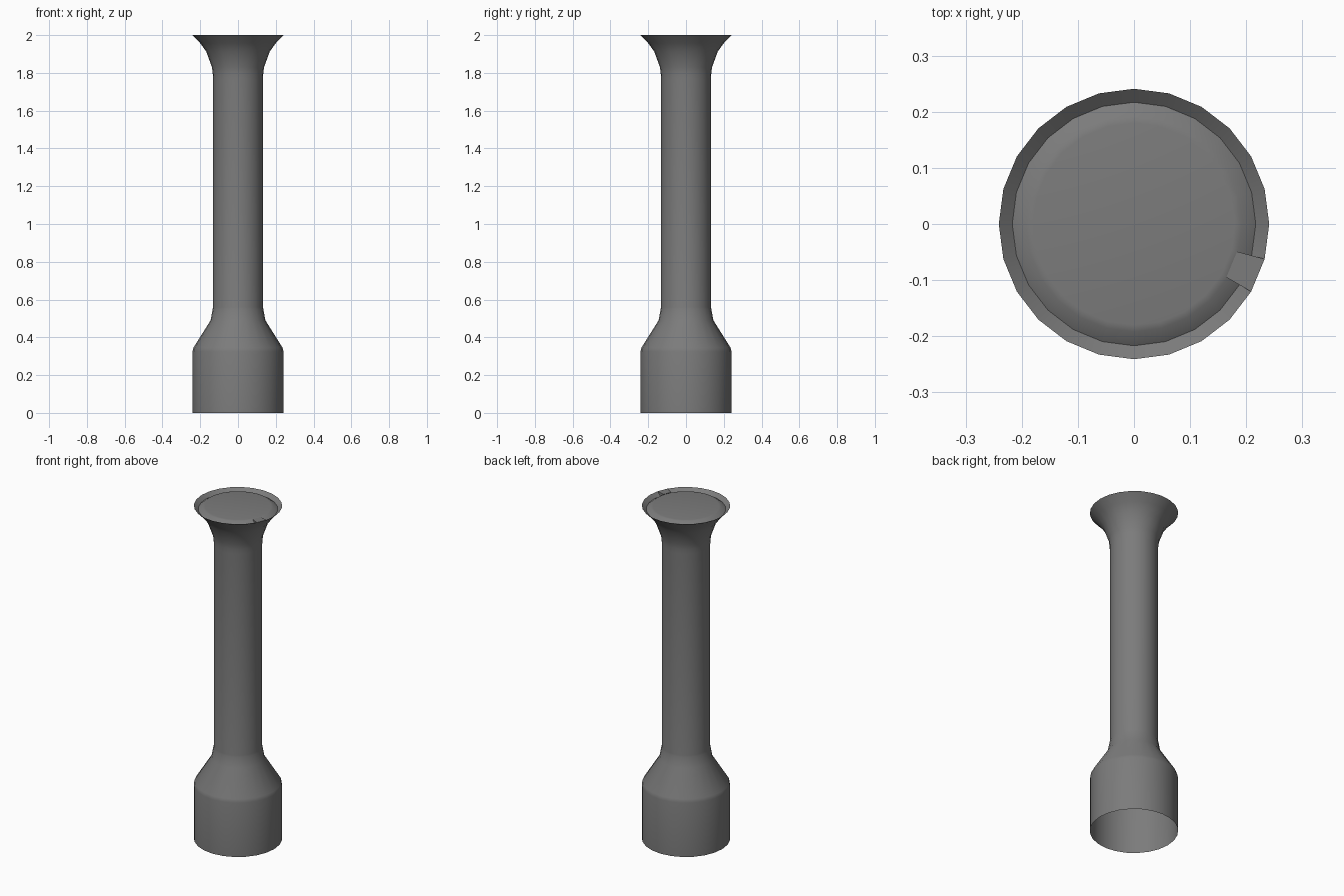
import bpy, bmesh
from math import cos, sin, tau, radians

cube = bpy.data.objects.get("Cube")
if cube:
    bpy.data.objects.remove(cube, do_unlink=True)

SIDES = 24

stone = bpy.data.materials.new("dark_grey")
stone.use_nodes = True
stone.diffuse_color = (0.2, 0.2, 0.2, 1)
stone.node_tree.nodes["Principled BSDF"].inputs["Base Color"].default_value = (0.2, 0.2, 0.2, 1)


def lathe(name, profile, first=0, count=SIDES, cap_top=False, cap_ends=False, angle=28):
    """Sweep a (radius, height) profile around z over some of the sides."""
    bm = bmesh.new()
    closed = count == SIDES
    cols = []
    for i in range(count if closed else count + 1):
        a = tau * (first + i) / SIDES
        cols.append([bm.verts.new((r * cos(a), r * sin(a), z)) for r, z in profile])
    for i in range(count):
        a, b = cols[i], cols[(i + 1) % len(cols)]
        for j in range(len(profile) - 1):
            bm.faces.new((a[j], b[j], b[j + 1], a[j + 1]))
    if cap_top:
        bm.faces.new([c[-1] for c in cols])
    if cap_ends:
        bm.faces.new(cols[0])
        bm.faces.new(cols[-1][::-1])
    mesh = bpy.data.meshes.new(name)
    bm.to_mesh(mesh)
    bm.free()
    mesh.materials.append(stone)
    obj = bpy.data.objects.new(name, mesh)
    bpy.context.collection.objects.link(obj)
    bpy.ops.object.select_all(action='DESELECT')
    obj.select_set(True)
    bpy.context.view_layer.objects.active = obj
    bpy.ops.object.shade_smooth_by_angle(angle=radians(angle))
    return obj


# Hollow column, open below: wide foot, slim shaft, flared head
lathe("column", [
    (0.241, 0), (0.241, 0.325), (0.236, 0.345), (0.145, 0.49), (0.134, 0.55),
    (0.132, 0.56), (0.132, 1.77), (0.134, 1.8), (0.138, 1.83),
    (0.168, 1.913), (0.2, 1.957), (0.241, 2)], angle=40)

# Top plate with a shallow groove running inside the rim
lathe("top_plate", [(0.241, 2), (0.217, 1.98), (0.192, 1.997), (0.18, 1.999)],
      cap_top=True, angle=50)

# Small flat bridge across the groove, one side wide
lathe("groove_bridge", [(0.241, 2), (0.19, 2), (0.217, 1.98)],
      first=-2, count=1, cap_ends=True)
